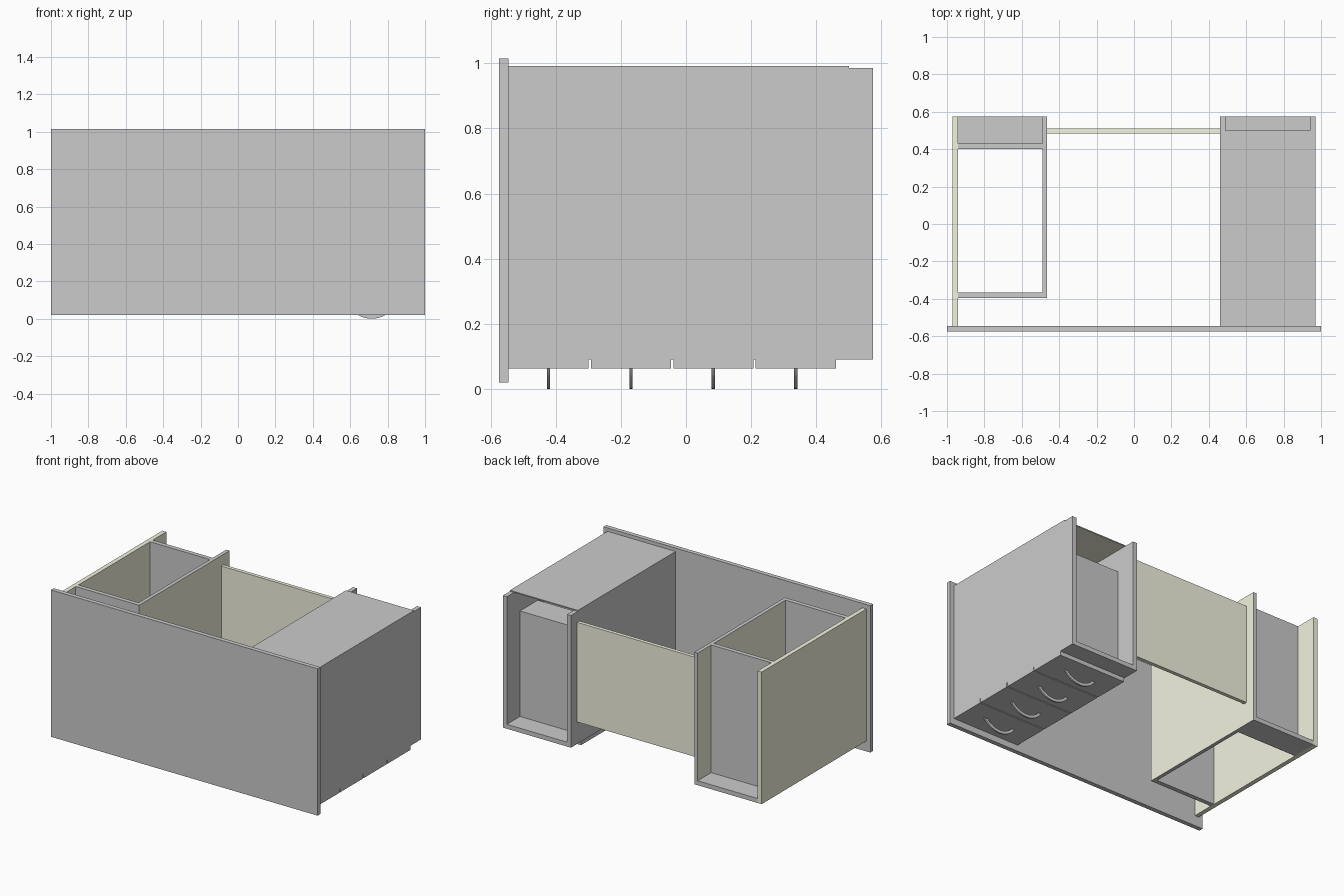
import bpy, bmesh, math

if "Cube" in bpy.data.objects:
    bpy.data.objects.remove(bpy.data.objects["Cube"])

olive = bpy.data.materials.new("olive_board")
olive.diffuse_color = (0.9, 0.9, 0.75, 1)
olive.use_nodes = True
olive.node_tree.nodes["Principled BSDF"].inputs["Base Color"].default_value = olive.diffuse_color
grey = bpy.data.materials.new("grey_edge")
grey.diffuse_color = (0.8, 0.8, 0.8, 1)
grey.use_nodes = True
grey.node_tree.nodes["Principled BSDF"].inputs["Base Color"].default_value = grey.diffuse_color


def finish(name, bm):
    bmesh.ops.recalc_face_normals(bm, faces=bm.faces[:])
    mesh = bpy.data.meshes.new(name)
    bm.to_mesh(mesh)
    bm.free()
    ob = bpy.data.objects.new(name, mesh)
    bpy.context.collection.objects.link(ob)
    return ob


def add_box(bm, x, y, z):
    """Add a box spanning three (low, high) ranges."""
    vs = bmesh.ops.create_cube(bm, size=1)["verts"]
    for v in vs:
        v.co = [r[0] + (c + 0.5) * (r[1] - r[0]) for c, r in zip(v.co, (x, y, z))]


def board(name, x, y, z, mat=None):
    bm = bmesh.new()
    add_box(bm, x, y, z)
    ob = finish(name, bm)
    if mat:
        ob.data.materials.append(mat)
    return ob


def tint_faces(ob, test):
    """Grey board whose chosen faces are olive."""
    ob.data.materials.append(grey)
    ob.data.materials.append(olive)
    for p in ob.data.polygons:
        p.material_index = int(test(p.normal))


Z = (0.09, 0.985)          # depth of the carcass boards
TOP_Y, END_Y = -0.545, 0.575

# Desk top, standing on its long edge
board("desk_top", (-1, 1), (-0.575, TOP_Y), (0.02, 1.015))

# Drawer pedestal
board("pedestal_outer_side", (0.94, 0.97), (TOP_Y, END_Y), Z)
board("pedestal_inner_side", (0.46, 0.49), (TOP_Y, END_Y), Z)
board("pedestal_plinth", (0.49, 0.94), (0.43, END_Y), (0.09, 0.12))
back = board("pedestal_back", (0.46, 0.97), (TOP_Y, 0.5), (0.985, 0.992))
tint_faces(back, lambda n: n.z < -0.5)

# Four drawers with curved handles
PITCH = 0.253
for i in range(4):
    y0 = TOP_Y + i * PITCH
    y1 = y0 + 0.246
    board(f"drawer_front_{i + 1}", (0.465, 0.97), (y0, y1), (0.062, 0.09))

    # open drawer box: floor, two sides, rear wall
    floor, rim = y1 - 0.025, y0 + 0.03
    bm = bmesh.new()
    add_box(bm, (0.49, 0.94), (floor - 0.02, floor), (0.09, 0.835))
    for x in ((0.49, 0.505), (0.925, 0.94)):
        add_box(bm, x, (rim, floor - 0.02), (0.09, 0.835))
    add_box(bm, (0.505, 0.925), (rim, floor - 0.02), (0.815, 0.835))
    finish(f"drawer_box_{i + 1}", bm)

    # handle: band between two arcs, extruded along y
    ym, n = (y0 + y1) / 2, 16
    bm = bmesh.new()
    profile = []
    for half, sag, sign in ((0.118, 0.062, 1), (0.094, 0.042, -1)):
        r = (half * half + sag * sag) / (2 * sag)
        a = math.asin(half / r)
        for k in range(n + 1):
            t = sign * (-a + 2 * a * k / n)
            profile.append((0.715 + r * math.sin(t),
                            0.062 - (r * math.cos(t) - r + sag)))
    face = bm.faces.new([bm.verts.new((x, ym - 0.005, z)) for x, z in profile])
    ext = bmesh.ops.extrude_face_region(bm, geom=[face])["geom"]
    bmesh.ops.translate(bm, vec=(0, 0.01, 0),
                        verts=[g for g in ext if isinstance(g, bmesh.types.BMVert)])
    handle = finish(f"drawer_handle_{i + 1}", bm)
    handle.data.shade_smooth()
    handle.data.set_sharp_from_angle(angle=math.radians(30))

# Open cabinet on the other side
board("cabinet_outer_side", (-0.97, -0.94), (TOP_Y, END_Y), Z, olive)
inner = board("cabinet_inner_side", (-0.49, -0.465), (-0.395, END_Y), Z)
tint_faces(inner, lambda n: abs(n.x) > 0.5)
board("cabinet_shelf", (-0.94, -0.49), (-0.395, -0.365), Z)
board("cabinet_bottom", (-0.94, -0.49), (0.40, 0.43), Z)
board("cabinet_plinth", (-0.94, -0.49), (0.43, END_Y), (0.09, 0.12))

# Panel joining the two cabinets
board("connecting_panel", (-0.465, 0.46), (0.485, 0.51), (0.24, 0.915), olive)
